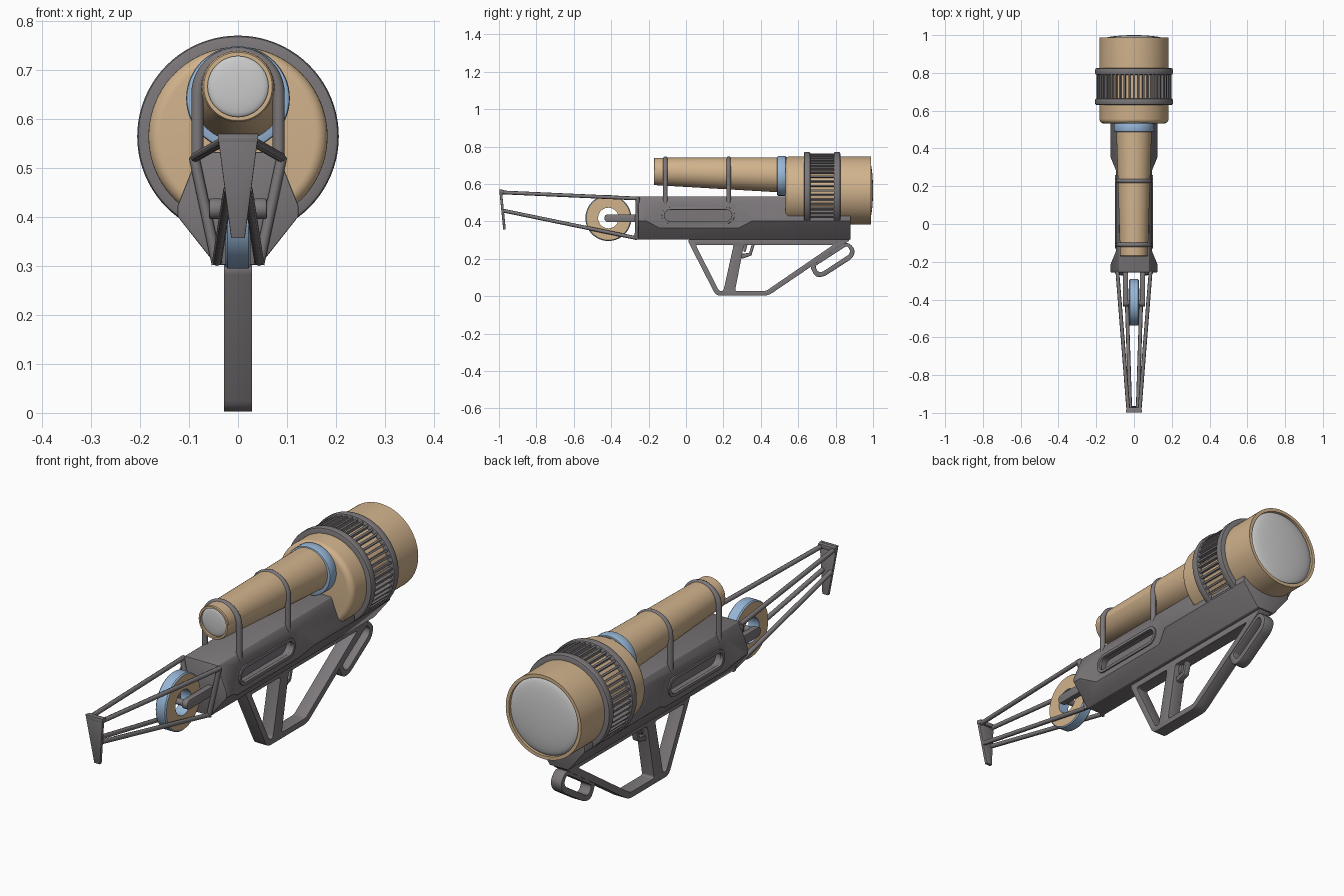
import bpy, bmesh, math
from mathutils import Matrix, Vector

if "Cube" in bpy.data.objects:
    bpy.data.objects.remove(bpy.data.objects["Cube"])


def material(name, rgb):
    m = bpy.data.materials.new(name)
    m.diffuse_color = (*rgb, 1)
    m.use_nodes = True
    m.node_tree.nodes["Principled BSDF"].inputs["Base Color"].default_value = m.diffuse_color
    return m


TAN = material("tan", (0.64, 0.45, 0.265))
GREY = material("dark grey", (0.2, 0.185, 0.195))
BLUE = material("light blue", (0.31, 0.47, 0.68))
GLASS = material("pale glass", (0.6, 0.6, 0.6))


def finish(name, mesh, mat, angle=35):
    mesh.materials.clear()
    mesh.materials.append(mat)
    mesh.polygons.foreach_set("use_smooth", [True] * len(mesh.polygons))
    mesh.set_sharp_from_angle(angle=math.radians(angle))
    o = bpy.data.objects.new(name, mesh)
    bpy.context.collection.objects.link(o)
    return o


def baked(o):
    bpy.context.view_layer.update()
    return bpy.data.meshes.new_from_object(o.evaluated_get(bpy.context.evaluated_depsgraph_get()))


def axes(x, y, z, loc):
    m = Matrix((x, y, z)).transposed().to_4x4()
    m.translation = loc
    return m


def side_on(x=0.0):      # outline given as (y, z), thickness along x
    return axes((0, 1, 0), (0, 0, 1), (1, 0, 0), (x, 0, 0))


def front_on(y=0.0):     # outline given as (x, z), thickness along y
    return axes((1, 0, 0), (0, 0, 1), (0, -1, 0), (0, y, 0))


def rounded(pts, r, n=4):
    out = []
    for i, p in enumerate(pts):
        p, a, b = Vector(p), Vector(pts[i - 1]), Vector(pts[(i + 1) % len(pts)])
        s = p + (a - p).normalized() * min(r, (a - p).length * 0.45)
        e = p + (b - p).normalized() * min(r, (b - p).length * 0.45)
        for k in range(n + 1):
            t = k / n
            out.append(s * (1 - t) ** 2 + p * 2 * t * (1 - t) + e * t * t)
    return out


def stadium(y0, y1, z, r, n=10):
    arc = [math.pi * (k / n - 0.5) for k in range(n + 1)]
    return ([(y1 - r + r * math.cos(a), z + r * math.sin(a)) for a in arc]
            + [(y0 + r - r * math.cos(a), z - r * math.sin(a)) for a in arc])


def plate(name, outlines, half, matrix, bevel=0.0, mat=GREY):
    """Extruded outline; later outlines are holes."""
    cu = bpy.data.curves.new(name, 'CURVE')
    cu.dimensions, cu.fill_mode, cu.extrude = '2D', 'BOTH', half
    for pts in outlines:
        sp = cu.splines.new('POLY')
        sp.points.add(len(pts) - 1)
        for q, p in zip(sp.points, pts):
            q.co = (p[0], p[1], 0, 1)
        sp.use_cyclic_u = True
    tmp = bpy.data.objects.new(name + "_outline", cu)
    bpy.context.collection.objects.link(tmp)
    me = baked(tmp)
    bpy.data.objects.remove(tmp)
    bm = bmesh.new()
    bm.from_mesh(me)
    bmesh.ops.remove_doubles(bm, verts=bm.verts, dist=1e-5)
    bmesh.ops.transform(bm, matrix=matrix, verts=bm.verts)
    bmesh.ops.recalc_face_normals(bm, faces=bm.faces)
    bmesh.ops.dissolve_limit(bm, angle_limit=0.01, verts=bm.verts, edges=bm.edges)
    bm.to_mesh(me)
    bm.free()
    o = finish(name, me, mat)
    if bevel:
        b = o.modifiers.new("bevel", 'BEVEL')
        b.width, b.segments, b.angle_limit = bevel, 2, math.radians(40)
        me = baked(o)
        bpy.data.objects.remove(o)
        o = finish(name, me, mat)
    return o


def rod(name, pts, r, res=2):
    cu = bpy.data.curves.new(name, 'CURVE')
    cu.dimensions, cu.bevel_depth, cu.bevel_resolution, cu.use_fill_caps = '3D', r, res, True
    sp = cu.splines.new('POLY')
    sp.points.add(len(pts) - 1)
    for q, p in zip(sp.points, pts):
        q.co = (*p, 1)
    tmp = bpy.data.objects.new(name + "_path", cu)
    bpy.context.collection.objects.link(tmp)
    me = baked(tmp)
    bpy.data.objects.remove(tmp)
    return finish(name, me, GREY, 50)


def lathe(name, profile, mat, cz=0.0, closed=False, seg=64, matrix=Matrix()):
    """Spin (radius, y[, centre z]) points round the y axis."""
    bm = bmesh.new()
    rings = []
    for k in range(seg):
        a = 2 * math.pi * k / seg
        rings.append([bm.verts.new((p[0] * math.cos(a), p[1],
                      (p[2] if len(p) > 2 else cz) + p[0] * math.sin(a))) for p in profile])
    n = len(profile)
    for k in range(seg):
        a, b = rings[k], rings[(k + 1) % seg]
        for i in range(n if closed else n - 1):
            j = (i + 1) % n
            bm.faces.new((a[i], a[j], b[j], b[i]))
    bmesh.ops.remove_doubles(bm, verts=bm.verts, dist=1e-6)
    bmesh.ops.recalc_face_normals(bm, faces=bm.faces)
    bmesh.ops.transform(bm, matrix=matrix, verts=bm.verts)
    me = bpy.data.meshes.new(name)
    bm.to_mesh(me)
    bm.free()
    return finish(name, me, mat)


def ring_profile(r0, r1, y0, y1, c):
    return [(r0, y0), (r1 - c, y0), (r1 - c * 0.3, y0 + c * 0.3), (r1, y0 + c),
            (r1, y1 - c), (r1 - c * 0.3, y1 - c * 0.3), (r1 - c, y1), (r0, y1)]


# large rear drum with rounded front shoulder and lens rim
CZ = 0.565
shoulder = [(0.158 + 0.025 * math.sin(t), 0.557 - 0.025 * math.cos(t))
            for t in [k * math.pi / 12 for k in range(7)]]
lathe("rear_drum", [(0, 0.532)] + shoulder + [(0.183, 0.988), (0.168, 0.988), (0.168, 0.965),
      (0, 0.965)], TAN, CZ, seg=80)
lathe("rear_lens", [(0.168 * math.sin(t), 0.975 + 0.025 * math.cos(t))
      for t in [k * math.pi / 16 for k in range(9)]], GLASS, CZ, seg=80)

# two collars and the ribs between them
for y0, y1, n in ((0.63, 0.665, "front"), (0.79, 0.825, "rear")):
    lathe(n + "_collar", ring_profile(0.175, 0.206, y0, y1, 0.008), GREY, CZ, True, 80)
bm = bmesh.new()
for k in range(48):
    m = (Matrix.Translation((0, 0.728, CZ)) @ Matrix.Rotation(2 * math.pi * k / 48, 4, 'Y')
         @ Matrix.Translation((0, 0, 0.188)) @ Matrix.Diagonal((0.009, 0.15, 0.022, 1)))
    bmesh.ops.create_cube(bm, size=1, matrix=m)
me = bpy.data.meshes.new("collar_ribs")
bm.to_mesh(me)
bm.free()
finish("collar_ribs", me, GREY)

# tapered front tube, its lens and blue band
lathe("front_tube", [(0, -0.15, 0.667), (0.062, -0.15, 0.667), (0.062, -0.172, 0.667),
      (0.07, -0.172, 0.667), (0.073, -0.168, 0.667), (0.095, 0.54, 0.648)], TAN)
lathe("front_lens", [(0.062 * math.sin(t), -0.161 - 0.009 * math.cos(t))
      for t in [k * math.pi / 12 for k in range(7)]], GLASS, 0.667)
lathe("blue_band", ring_profile(0.08, 0.106, 0.487, 0.535, 0.006), BLUE, 0.643, True)

# hoops over the tube
for y, n in ((-0.11, "front"), (0.228, "rear")):
    arc = [(0.083 * math.cos(t), y, 0.652 + 0.083 * math.sin(t))
           for t in [k * math.pi / 20 for k in range(21)]]
    rod(n + "_hoop", [(0.083, y, 0.49)] + arc + [(-0.083, y, 0.49)], 0.0125, 3)

# six-sided body with flat side cutaways and sunken slots
body = plate("body", [[(0.08, 0.533), (-0.08, 0.533), (-0.124, 0.422), (-0.124, 0.402),
             (-0.045, 0.302), (0.045, 0.302), (0.124, 0.402), (0.124, 0.422)]],
             0.568, front_on(0.312), 0.003)
cutters = []
for s in (1, -1):
    cutters.append(plate("side_cutter", [[(s * 0.2, -0.4), (s * 0.2, 0.54), (s * 0.094, 0.28),
                   (s * 0.094, -0.14)]], 0.3, Matrix.Translation((0, 0, 0.42))))
    cutters.append(plate("slot_cutter", [stadium(-0.12, 0.25, 0.432, 0.034)], 0.03, side_on(s * 0.09)))
for c in cutters:
    c.hide_render = True
    b = body.modifiers.new("cut", 'BOOLEAN')
    b.operation, b.solver, b.object = 'DIFFERENCE', 'EXACT', c
me = baked(body)
for o in cutters + [body]:
    bpy.data.objects.remove(o)
finish("body", me, GREY)
for s, n in ((1, "right"), (-1, "left")):
    plate(n + "_slot_rim", [stadium(-0.13, 0.26, 0.432, 0.044), stadium(-0.115, 0.245, 0.432, 0.03)],
          0.008, side_on(s * 0.092), 0.003)

# lower handle frame with grip post, trigger and rear loop
plate("handle_frame", [
    rounded([(0.005, 0.305), (0.16, 0.003), (0.44, 0.003), (0.885, 0.305)], 0.025),
    rounded([(0.051, 0.275), (0.255, 0.275), (0.2, 0.028), (0.177, 0.028)], 0.012),
    rounded([(0.31, 0.275), (0.788, 0.275), (0.428, 0.028), (0.262, 0.028)], 0.012)],
    0.029, side_on(), 0.006)
plate("rear_loop", [
    rounded([(0.66, 0.165), (0.69, 0.103), (0.735, 0.103), (0.893, 0.205), (0.905, 0.25),
             (0.865, 0.292)], 0.025),
    rounded([(0.69, 0.16), (0.706, 0.13), (0.73, 0.13), (0.872, 0.223), (0.879, 0.245),
             (0.86, 0.27)], 0.012)], 0.026, side_on(), 0.006)
plate("trigger_guard", [
    [(0.29, 0.225), (0.30, 0.2), (0.35, 0.218), (0.368, 0.28), (0.352, 0.28), (0.338, 0.232)]],
    0.014, side_on(), 0.004)
plate("trigger", [[(0.305, 0.28), (0.33, 0.28), (0.318, 0.235), (0.308, 0.238)]], 0.008, side_on(), 0.002)

# wheel on two side arms: tan sides, blue rim and bore
to_wheel = Matrix.Translation((0, -0.415, 0.418)) @ Matrix.Rotation(math.pi / 2, 4, 'Z')
wheel = lathe("wheel", [(0.055, -0.026), (0.118, -0.026), (0.123, -0.021), (0.123, 0.021),
              (0.118, 0.026), (0.055, 0.026)], BLUE, 0, True, 64, to_wheel)
wheel.data.materials.append(TAN)
for f in wheel.data.polygons:
    if abs(f.normal.x) > 0.9:
        f.material_index = 1
for s, n in ((1, "right"), (-1, "left")):
    plate(n + "_wheel_arm", [stadium(-0.437, -0.2, 0.417, 0.021)], 0.014, side_on(s * 0.045), 0.004)
rod("wheel_axle", [(-0.045, -0.416, 0.417), (0.045, -0.416, 0.417)], 0.014, 3)

# long nose frame: rods, struts and tip plate
for s, n in ((1, "right"), (-1, "left")):
    rod(n + "_upper_rod", [(s * 0.03, -0.985, 0.555), (s * 0.088, -0.25, 0.522)], 0.01)
    rod(n + "_lower_rod", [(s * 0.02, -0.975, 0.457), (s * 0.043, -0.262, 0.31)], 0.01)
    rod(n + "_strut", [(s * 0.09, -0.258, 0.524), (s * 0.043, -0.264, 0.304)], 0.011)
plate("nose_plate", [[(-0.042, 0.109), (-0.014, -0.105), (0.014, -0.105), (0.042, 0.109)]], 0.007,
      axes((1, 0, 0), (0, -0.1, 1), (0, -1, 0), (0, -0.981, 0.462)), 0.002)
plate("nose_cap", [[(-0.998, 0.553), (-0.998, 0.571), (-0.972, 0.568), (-0.972, 0.55)]],
      0.041, side_on(), 0.002)
